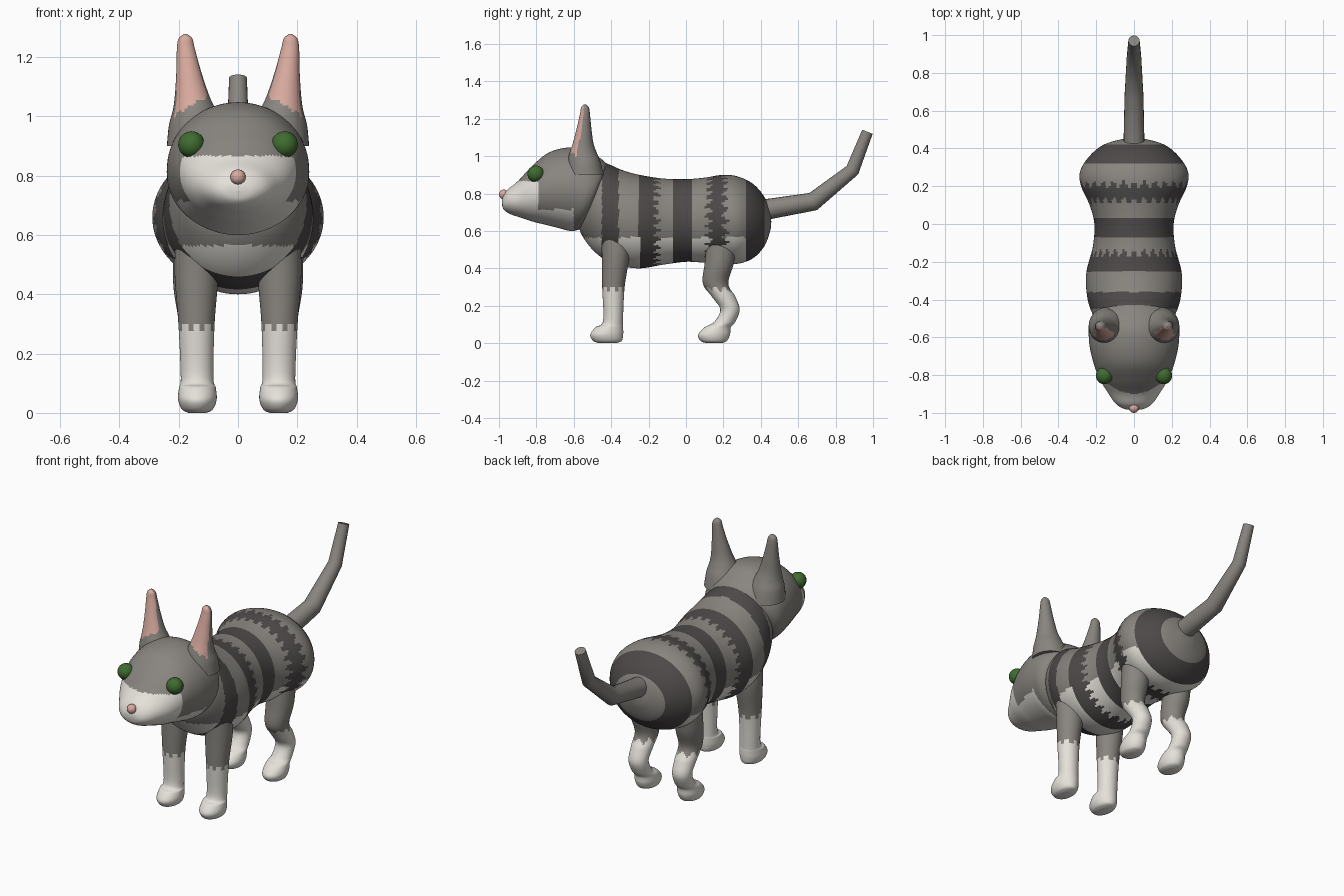
import bpy, bmesh, math
from mathutils import Vector

cube = bpy.data.objects.get("Cube")
if cube:
    bpy.data.objects.remove(cube, do_unlink=True)


def material(name, rgb):
    mat = bpy.data.materials.new(name)
    mat.use_nodes = True
    mat.diffuse_color = (*rgb, 1)
    mat.node_tree.nodes["Principled BSDF"].inputs["Base Color"].default_value = (*rgb, 1)
    return mat


GREY = material("grey_fur", (0.25, 0.235, 0.215))
DARK = material("dark_stripe", (0.075, 0.066, 0.066))
WHITE = material("white_fur", (0.78, 0.75, 0.70))
PINK = material("pink_skin", (0.70, 0.41, 0.35))
GREEN = material("green_eye", (0.05, 0.15, 0.03))


def smooth_rows(rows, steps):
    """Pass a smooth curve through the given section rows."""
    out = []
    last = len(rows) - 1
    for i in range(last):
        quad = [rows[max(i - 1, 0)], rows[i], rows[i + 1], rows[min(i + 2, last)]]
        for s in range(steps):
            t = s / steps
            out.append([b + 0.5 * t * (c - a + t * (2 * a - 5 * b + 4 * c - d
                        + t * (3 * (b - c) + d - a))) for a, b, c, d in zip(*quad)])
    return out + [list(rows[-1])]


def finish(name, bm, mats, paint=None):
    bmesh.ops.recalc_face_normals(bm, faces=bm.faces[:])
    bm.normal_update()
    if paint:
        for f in bm.faces:
            f.material_index = mats.index(paint(f.calc_center_median(), f.normal))
    mesh = bpy.data.meshes.new(name)
    bm.to_mesh(mesh)
    bm.free()
    for m in mats:
        mesh.materials.append(m)
    obj = bpy.data.objects.new(name, mesh)
    bpy.context.collection.objects.link(obj)
    bpy.ops.object.select_all(action="DESELECT")
    obj.select_set(True)
    bpy.context.view_layer.objects.active = obj
    bpy.ops.object.shade_smooth_by_angle(angle=math.radians(40))
    return obj


def loft(name, sections, sides, mats, paint=None):
    """Skin elliptical sections, each given as centre and two half axes."""
    bm = bmesh.new()
    rings = []
    for centre, u, v in sections:
        angles = [math.tau * k / sides for k in range(sides)]
        rings.append([bm.verts.new(centre + u * math.cos(a) + v * math.sin(a)) for a in angles])
    for low, high in zip(rings, rings[1:]):
        for k in range(sides):
            j = (k + 1) % sides
            bm.faces.new((low[k], low[j], high[j], high[k]))
    bm.faces.new(rings[0])
    bm.faces.new(rings[-1])
    return finish(name, bm, mats, paint)


def long_section(yt, zt, yb, zb, w):
    """Section of the trunk from its top point, bottom point and half width."""
    top, bottom = Vector((0, yt, zt)), Vector((0, yb, zb))
    return (top + bottom) / 2, Vector((w, 0, 0)), (top - bottom) / 2


def flat_section(x, y, z, rx, ry):
    return Vector((x, y, z)), Vector((rx, 0, 0)), Vector((0, ry, 0))


def ball(name, centre, radius, mat):
    bm = bmesh.new()
    bmesh.ops.create_icosphere(bm, subdivisions=3, radius=radius)
    bmesh.ops.translate(bm, verts=bm.verts[:], vec=centre)
    return finish(name, bm, [mat])


def teeth(angle, rate):
    return abs((angle * rate) % 2 - 1)


# Striped body with a pale belly
def paint_body(c, n):
    jag = 0.05 * teeth(math.atan2(c.x, c.z - 0.65), 9) - 0.025
    stripes = ((-0.45, -0.36), (-0.25, -0.155 + jag), (-0.07, 0.03),
               (0.12 + jag, 0.21 + jag), (0.32, 0.42))
    if any(a < c.y < b for a, b in stripes):
        return DARK
    return WHITE if c.z < 0.565 and c.y < 0.32 else GREY


body_rows = [
    (-0.45, 0.90, -0.55, 0.70, 0.10), (-0.44, 0.96, -0.57, 0.61, 0.19),
    (-0.41, 0.955, -0.50, 0.50, 0.228), (-0.34, 0.925, -0.40, 0.43, 0.25),
    (-0.25, 0.90, -0.26, 0.40, 0.252), (-0.12, 0.88, -0.12, 0.42, 0.218),
    (0, 0.877, 0, 0.435, 0.21), (0.10, 0.885, 0.10, 0.43, 0.235),
    (0.20, 0.90, 0.20, 0.425, 0.28), (0.28, 0.89, 0.28, 0.425, 0.285),
    (0.36, 0.85, 0.36, 0.455, 0.235), (0.42, 0.78, 0.42, 0.52, 0.16),
    (0.45, 0.70, 0.45, 0.60, 0.06), (0.456, 0.652, 0.456, 0.648, 0.003)]
loft("body", [long_section(*r) for r in smooth_rows(body_rows, 10)], 112,
     [GREY, DARK, WHITE], paint_body)


# Head with a white muzzle
def paint_head(c, n):
    muzzle = c.y < -0.79 and c.z < 0.867
    chin = c.y < -0.60 and c.z < 0.715
    return WHITE if muzzle or chin else GREY


head_rows = [
    (-0.985, 0.752, -0.985, 0.748, 0.003), (-0.98, 0.78, -0.975, 0.715, 0.055),
    (-0.955, 0.82, -0.94, 0.69, 0.10), (-0.90, 0.865, -0.88, 0.67, 0.14),
    (-0.83, 0.94, -0.82, 0.65, 0.18), (-0.74, 1.015, -0.76, 0.635, 0.21),
    (-0.64, 1.045, -0.68, 0.615, 0.233), (-0.54, 1.04, -0.62, 0.60, 0.24),
    (-0.46, 0.99, -0.58, 0.605, 0.235), (-0.42, 0.95, -0.55, 0.62, 0.20),
    (-0.41, 0.90, -0.52, 0.65, 0.10)]
loft("head", [long_section(*r) for r in smooth_rows(head_rows, 10)], 80,
     [GREY, WHITE], paint_head)
ball("nose", (0, -0.974, 0.795), 0.026, PINK)


# Ears, pink on the front
def paint_ear(c, n):
    edge = 1.07 - 0.6 * (abs(c.x) - 0.09) + 0.015 * teeth(c.x, 60)
    return PINK if n.y < -0.4 and c.z > edge else GREY


ear_rows = [
    (0.14, -0.54, 0.90, 0.10, 0.10), (0.143, -0.545, 0.97, 0.09, 0.088),
    (0.147, -0.55, 1.02, 0.073, 0.072), (0.155, -0.55, 1.07, 0.058, 0.055),
    (0.166, -0.545, 1.15, 0.042, 0.039), (0.176, -0.54, 1.23, 0.03, 0.026),
    (0.177, -0.54, 1.262, 0.023, 0.02), (0.177, -0.54, 1.277, 0.006, 0.005)]

# Legs as x, y, z and half widths, with the paw as the lowest sections
front_leg_rows = [
    (0.14, -0.38, 0.58, 0.07, 0.075), (0.14, -0.376, 0.47, 0.074, 0.074),
    (0.14, -0.388, 0.30, 0.061, 0.06), (0.138, -0.39, 0.12, 0.055, 0.053),
    (0.137, -0.41, 0.085, 0.062, 0.074), (0.137, -0.424, 0.045, 0.065, 0.088),
    (0.137, -0.42, 0.012, 0.052, 0.076), (0.137, -0.42, 0, 0.03, 0.045)]
hind_leg_rows = [
    (0.15, 0.195, 0.58, 0.07, 0.08), (0.145, 0.178, 0.43, 0.073, 0.078),
    (0.14, 0.158, 0.32, 0.062, 0.068), (0.14, 0.20, 0.25, 0.058, 0.063),
    (0.14, 0.235, 0.18, 0.054, 0.052), (0.138, 0.208, 0.115, 0.054, 0.056),
    (0.137, 0.17, 0.085, 0.06, 0.07), (0.137, 0.15, 0.045, 0.063, 0.085),
    (0.137, 0.148, 0.012, 0.052, 0.07), (0.137, 0.15, 0, 0.03, 0.04)]


def paint_leg(c, n):
    middle = -0.39 if c.y < 0 else 0.16
    around = math.atan2(abs(c.x) - 0.14, c.y - middle)
    return WHITE if c.z < 0.275 + 0.03 * teeth(around, 2.5) else GREY


def mirrored(name, rows, mats, paint):
    for side, sign in (("left", 1), ("right", -1)):
        sections = [flat_section(sign * r[0], *r[1:]) for r in smooth_rows(rows, 8)]
        loft(side + "_" + name, sections, 40, mats, paint)


mirrored("ear", ear_rows, [GREY, PINK], paint_ear)
mirrored("front_leg", front_leg_rows, [GREY, WHITE], paint_leg)
mirrored("hind_leg", hind_leg_rows, [GREY, WHITE], paint_leg)
for side, sign in (("left", 1), ("right", -1)):
    ball(side + "_eye", (sign * 0.157, -0.803, 0.905), 0.045, GREEN)

# Bent tail with mitred joints and a flat tip
path = [Vector((0, 0.40, 0.71)), Vector((0, 0.68, 0.757)),
        Vector((0, 0.89, 0.925)), Vector((0, 0.97, 1.13))]
radii = (0.056, 0.05, 0.038, 0.03)
tail = []
for i, (p, r) in enumerate(zip(path, radii)):
    before = (p - path[i - 1]).normalized() if i else Vector()
    after = (path[i + 1] - p).normalized() if i < 3 else Vector()
    d = (before + after).normalized()
    tail.append((p, Vector((r, 0, 0)), Vector((0, -d.z, d.y)) * r))
loft("tail", tail, 20, [GREY])
